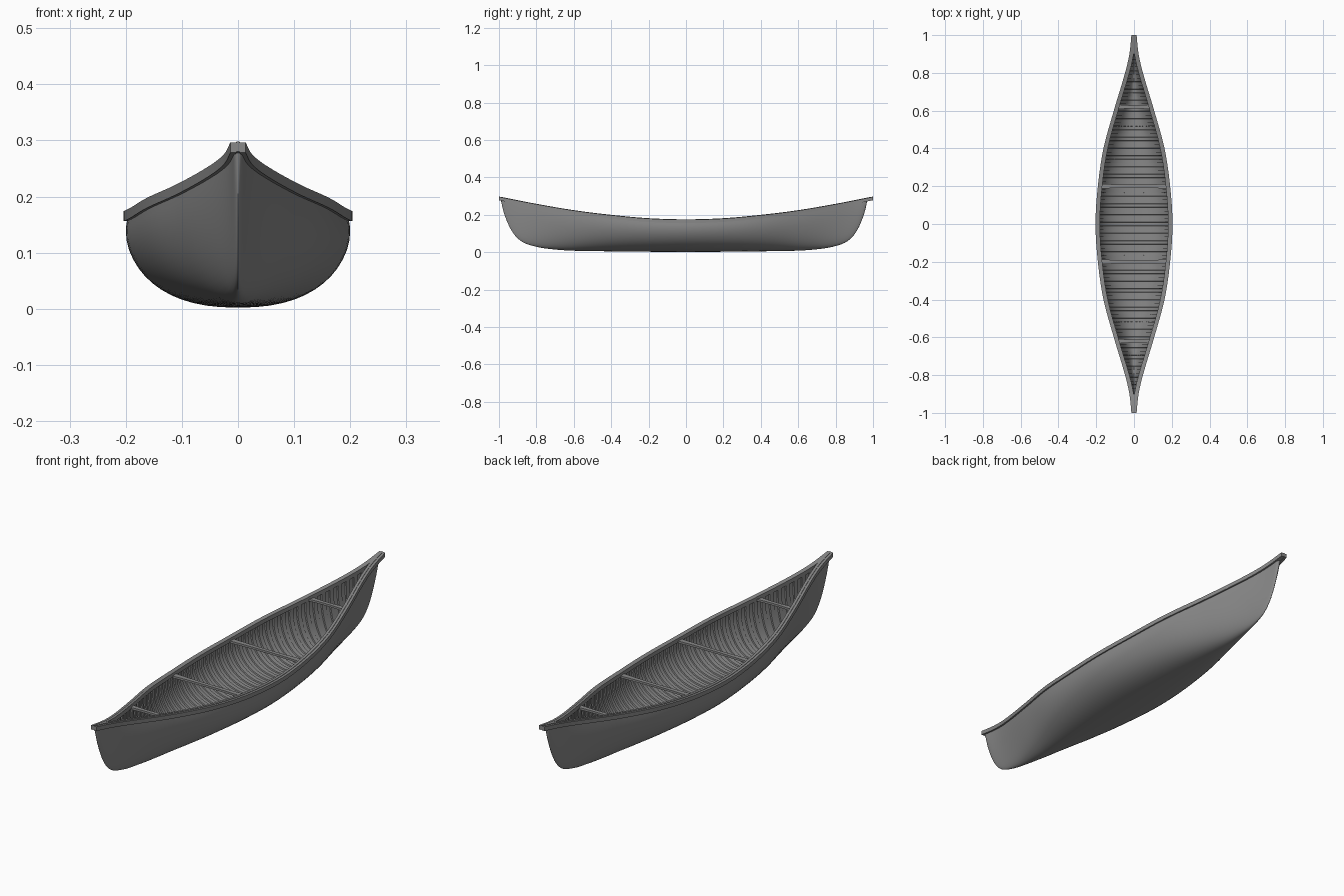
import bpy, bmesh, math

cube = bpy.data.objects.get("Cube")
if cube:
    bpy.data.objects.remove(cube, do_unlink=True)

grey = bpy.data.materials.new("plain grey")
grey.use_nodes = True
COLOUR = (0.25, 0.25, 0.25, 1)
grey.diffuse_color = COLOUR
grey.node_tree.nodes["Principled BSDF"].inputs["Base Color"].default_value = COLOUR

# Profiles along half the length
BEAM = [(0, .204), (.2, .191), (.4, .16), (.6, .103), (.8, .041), (.9, .017), (1, .006)]
SHEER = [(0, .17), (.2, .176), (.4, .194), (.6, .219), (.8, .253), (1, .292)]
KEEL = [(0, .002), (.6, .008), (.72, .016), (.81, .03), (.89, .06), (.94, .115), (.98, .205), (1, .288)]
BOW_END, STERN_END = .992, .972


def curve(table, t):
    """Smooth interpolation through a table of points."""
    t = min(max(abs(t), 0), 1)
    n = len(table)

    def slope(i):
        if i == 0:
            return 0
        a, b = table[i - 1], table[min(i + 1, n - 1)]
        return (b[1] - a[1]) / (b[0] - a[0])
    i = max(j for j in range(n - 1) if table[j][0] <= t)
    (x0, y0), (x1, y1) = table[i], table[i + 1]
    h = x1 - x0
    u = (t - x0) / h
    return (y0 * (1 + 2 * u) * (1 - u) ** 2 + y1 * u * u * (3 - 2 * u)
            + h * (slope(i) * u * (1 - u) ** 2 - slope(i + 1) * u * u * (1 - u)))


def section(y, inset=0, steps=14):
    """Hull cross-section from one rim, under the keel, to the other."""
    v = abs(y) / (BOW_END if y < 0 else STERN_END)
    top = curve(SHEER, y)
    low = min(curve(KEEL, v) + inset, top - .002)
    beam = max(curve(BEAM, y) - inset, .001)
    power = 2 / (2.35 - .7 * abs(y) ** 2)
    half = []
    for i in range(steps + 1):
        a = math.pi / 2 * i / steps
        rise = 1 - max(math.cos(a), 0) ** power
        tuck = 1 - .04 * max(0, (rise - .6) / .4) ** 2
        half.append((beam * tuck * math.sin(a) ** power, y, low + (top - low) * rise))
    return [(-x, q, z) for x, q, z in reversed(half)] + half[1:]


def finish(name, bm, smooth=True):
    bmesh.ops.remove_doubles(bm, verts=bm.verts, dist=.00001)
    bmesh.ops.recalc_face_normals(bm, faces=bm.faces)
    mesh = bpy.data.meshes.new(name)
    bm.to_mesh(mesh)
    bm.free()
    mesh.materials.append(grey)
    obj = bpy.data.objects.new(name, mesh)
    bpy.context.collection.objects.link(obj)
    if smooth:
        bpy.ops.object.select_all(action='DESELECT')
        obj.select_set(True)
        bpy.context.view_layer.objects.active = obj
        bpy.ops.object.shade_smooth_by_angle(angle=math.radians(40))
    return obj


def loft(bm, rings, closed=False):
    """Skin between point rows; closed rows also get end caps."""
    rows = [[bm.verts.new(p) for p in ring] for ring in rings]
    n = len(rows[0])
    for a, b in zip(rows, rows[1:]):
        for i in range(n if closed else n - 1):
            j = (i + 1) % n
            bm.faces.new((a[i], a[j], b[j], b[i]))
    if closed:
        bm.faces.new(rows[0])
        bm.faces.new(rows[-1])


def stations(start, end, count):
    mid, half = (start + end) / 2, (end - start) / 2
    return [mid - half * math.cos(math.pi * i / count) for i in range(count + 1)]


# Outer and inner hull skins, joined at the rim
SKIN = .007
bm = bmesh.new()
loft(bm, [section(y) for y in stations(-BOW_END, STERN_END, 80)])
finish("outer_hull", bm)
bm = bmesh.new()
loft(bm, [list(reversed(section(y, SKIN))) for y in stations(-.96, .945, 70)])
inner = finish("inner_hull", bm)
inner.data.flip_normals()

# Ribs bent against the inside of the hull
bm = bmesh.new()
RIBS, REACH = 46, .88
for r in range(RIBS):
    y = -REACH + 2 * REACH * r / (RIBS - 1)
    rings = []
    sides = [section(y + dy, SKIN + d, 10) for dy, d in
             ((-.011, -.002), (.011, -.002), (.009, .005), (-.009, .005))]
    loft(bm, list(zip(*sides)), closed=True)
finish("ribs", bm)


# Gunwales: a rail outside and inside each rim
def rail(name, side, inner_off, outer_off, drop, lift):
    bm = bmesh.new()
    rings = []
    for y in stations(-1, 1, 60):
        x = curve(BEAM, y) * .96
        z = curve(SHEER, y)
        a, b = max(x + inner_off, 0), x + outer_off
        rings.append([(side * px, y, z + pz) for px, pz in
                      ((a, -drop), (b, -drop), (b, lift), (a, lift))])
    loft(bm, rings, closed=True)
    finish(name, bm)


for side, label in ((1, "left"), (-1, "right")):
    rail(label + "_outer_gunwale", side, -.003, .008, .014, .004)
    rail(label + "_inner_gunwale", side, -.015, -.003, .012, .006)

# Small decks closing both tips
for end, label in ((-1, "bow"), (1, "stern")):
    bm = bmesh.new()
    rings = []
    for i in range(7):
        y = end * (.9 + .1 * i / 6)
        x, z = curve(BEAM, y) * .96, curve(SHEER, y)
        rings.append([(-x, y, z - .008), (x, y, z - .008), (x, y, z + .004), (-x, y, z + .004)])
    loft(bm, rings, closed=True)
    finish(label + "_deck", bm)

# Thwarts: slim bars waisted in the middle
for i, y in enumerate((-.62, -.2, .2, .62)):
    bm = bmesh.new()
    x, z = curve(BEAM, y) * .96 - .006, curve(SHEER, y) - .01
    rings = []
    for s in range(9):
        u = s / 4 - 1
        w = .008 + .005 * u * u
        rings.append([(x * u, y - w, z - .005), (x * u, y + w, z - .005),
                      (x * u, y + w, z + .004), (x * u, y - w, z + .004)])
    loft(bm, rings, closed=True)
    finish("thwart_%d" % (i + 1), bm)
